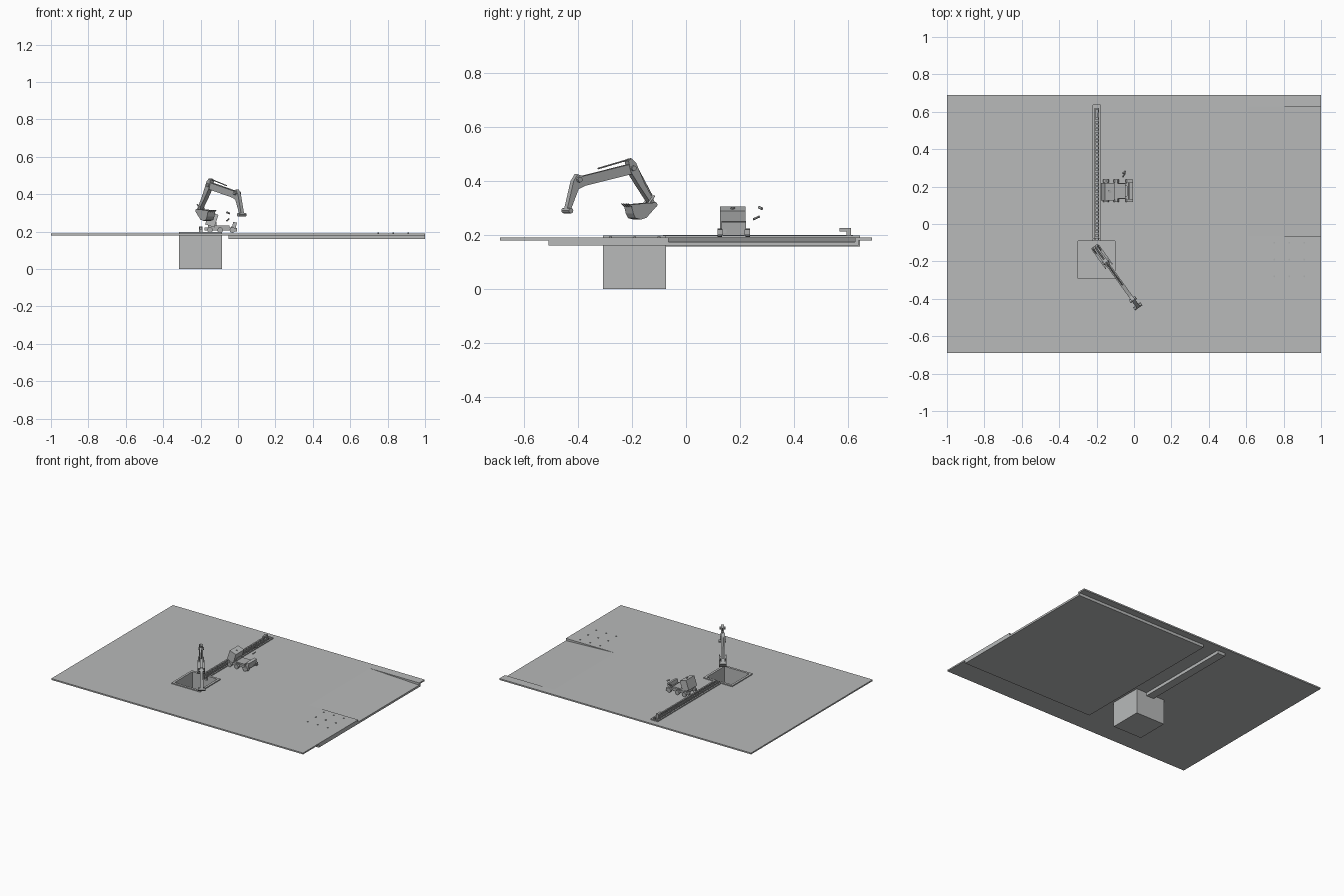
import bpy, bmesh, math
from mathutils import Matrix, Vector

cube = bpy.data.objects.get("Cube")
if cube:
    bpy.data.objects.remove(cube, do_unlink=True)


def material(name, value):
    m = bpy.data.materials.new(name)
    m.use_nodes = True
    m.diffuse_color = (*value, 1)
    m.node_tree.nodes["Principled BSDF"].inputs["Base Color"].default_value = (*value, 1)
    return m


LIGHT = material("concrete grey", (0.48, 0.49, 0.49))
STEEL = material("steel grey", (0.42, 0.43, 0.43))


def finish(name, bm, mat):
    bmesh.ops.recalc_face_normals(bm, faces=bm.faces)
    mesh = bpy.data.meshes.new(name)
    bm.to_mesh(mesh)
    bm.free()
    mesh.materials.append(mat)
    ob = bpy.data.objects.new(name, mesh)
    bpy.context.collection.objects.link(ob)
    return ob


def box(name, x, y, z, mat=STEEL, matrix=Matrix()):
    """Box from three (low, high) ranges."""
    bm = bmesh.new()
    mid = Vector(((r[0] + r[1]) / 2 for r in (x, y, z)))
    size = [r[1] - r[0] for r in (x, y, z)]
    m = matrix @ Matrix.Translation(mid) @ Matrix.Diagonal((*size, 1))
    bmesh.ops.create_cube(bm, size=1, matrix=m)
    return finish(name, bm, mat)


def prism(name, profile, y0, y1, mat=STEEL, matrix=Matrix()):
    """Profile in x and z, extruded from y0 to y1."""
    bm = bmesh.new()
    face = bm.faces.new([bm.verts.new((x, y0, z)) for x, z in profile])
    new = bmesh.ops.extrude_face_region(bm, geom=[face])["geom"]
    verts = [v for v in new if isinstance(v, bmesh.types.BMVert)]
    bmesh.ops.translate(bm, verts=verts, vec=(0, y1 - y0, 0))
    bm.transform(matrix)
    return finish(name, bm, mat)


def rod(name, a, b, radius, matrix=Matrix(), sides=12):
    a, b = Vector(a), Vector(b)
    bm = bmesh.new()
    turn = (b - a).to_track_quat("Z", "Y").to_matrix().to_4x4()
    bmesh.ops.create_cone(bm, cap_ends=True, segments=sides, radius1=radius, radius2=radius,
                          depth=(b - a).length,
                          matrix=matrix @ Matrix.Translation((a + b) / 2) @ turn)
    return finish(name, bm, STEEL)


def combine(ob, other, operation, remove=True):
    mod = ob.modifiers.new("cut", "BOOLEAN")
    mod.operation, mod.object, mod.solver = operation, other, "EXACT"
    bpy.context.view_layer.objects.active = ob
    bpy.ops.object.modifier_apply(modifier=mod.name)
    if remove:
        bpy.data.objects.remove(other, do_unlink=True)


# Ground plate and the slab under it
plate = box("ground_plate", (-1, 1), (-0.69, 0.69), (0.18, 0.19), LIGHT)
slab = box("lower_slab", (-0.05, 1), (-0.51, 0.64), (0.16, 0.1802), LIGHT)

# Sunken ramp at the right edge
ramp = prism("ramp_cutter", [(0.56, 0.192), (1.05, 0.172), (1.05, 0.25), (0.56, 0.25)], -0.065, 0.627)
combine(plate, ramp, "DIFFERENCE", False)
combine(slab, ramp, "DIFFERENCE")

# Pit and rail trench with a raised rim
PIT_X, PIT_Y = (-0.315, -0.086), (-0.307, -0.074)
TRENCH_X, TRENCH_Y = (-0.228, -0.168), (-0.08, 0.645)


def inset(r, d):
    return (r[0] + d, r[1] - d)


for rx, ry in ((PIT_X, PIT_Y), (TRENCH_X, TRENCH_Y)):
    combine(plate, box("hole", inset(rx, 0.004), inset(ry, 0.004), (0.1, 0.3)), "DIFFERENCE")
pit = box("pit_and_trench", PIT_X, PIT_Y, (0, 0.197), LIGHT)
combine(pit, box("trench", TRENCH_X, TRENCH_Y, (0.158, 0.197), LIGHT), "UNION")
combine(pit, box("pit_inside", inset(PIT_X, 0.016), inset(PIT_Y, 0.016), (0.01, 0.3), LIGHT), "DIFFERENCE")
combine(pit, box("trench_inside", inset(TRENCH_X, 0.01), (-0.12, 0.635), (0.166, 0.3), LIGHT), "DIFFERENCE")

# Rails, ties and end stop
for side in (-1, 1):
    cx = -0.199 + side * 0.01
    box("rail", (cx - 0.003, cx + 0.003), (-0.085, 0.62), (0.165, 0.199))
for i in range(36):
    y = -0.075 + i * 0.0195
    box("rail_tie", (-0.207, -0.191), (y, y + 0.009), (0.18, 0.194))
box("end_stop_post", (-0.209, -0.189), (0.595, 0.611), (0.19, 0.226))
box("end_stop_arm", (-0.206, -0.192), (0.57, 0.596), (0.212, 0.225))

# Anchor bolts in the plate
for x in (0.75, 0.83, 0.91):
    for y in (-0.28, -0.19, -0.1):
        rod("anchor_bolt", (x, y, 0.185), (x, y, 0.194), 0.005)

# Trolley chassis beside the rails
CY = 0.177
for side in (-1, 1):
    y = CY + side * 0.035
    box("chassis_beam", (-0.18, -0.012), (y - 0.008, y + 0.008), (0.207, 0.222))
    for x in (-0.15, -0.095, -0.03):
        rod("wheel", (x, CY + side * 0.044, 0.208), (x, CY + side * 0.06, 0.208), 0.015)
for x in (-0.15, -0.095, -0.03):
    rod("axle", (x, CY - 0.05, 0.208), (x, CY + 0.05, 0.208), 0.005)
    box("cross_beam", (x - 0.008, x + 0.008), (CY - 0.045, CY + 0.045), (0.212, 0.228))
box("trolley_deck", (-0.16, -0.045), (CY - 0.04, CY + 0.04), (0.218, 0.232))

# Tilted housing with a cap, and the sloping end panel
tilt = Matrix.Translation((-0.14, CY - 0.004, 0.265)) @ Matrix.Rotation(math.radians(18), 4, "Y")
box("tilted_housing", (-0.026, 0.026), (-0.047, 0.047), (-0.036, 0.034), LIGHT, tilt)
rod("housing_cap", (0, 0, 0.03), (0, 0, 0.038), 0.008, tilt)
box("housing_support", (-0.16, -0.115), (CY - 0.03, CY + 0.03), (0.225, 0.25))
lean = Matrix.Translation((-0.02, CY, 0.225)) @ Matrix.Rotation(math.radians(12), 4, "Y")
box("end_panel", (-0.011, 0.009), (-0.045, 0.045), (-0.022, 0.025), LIGHT, lean)
for side in (-1, 1):
    box("end_lug", (-0.03, -0.006), (CY + side * 0.05 - 0.01, CY + side * 0.05 + 0.01), (0.2, 0.22))

# Small detached control handles
rod("handle_grip", (-0.06, 0.27, 0.303), (-0.045, 0.282, 0.297), 0.005)
rod("handle_lever", (-0.06, 0.25, 0.258), (-0.048, 0.272, 0.268), 0.004)

# Digger arm, laid out in its own upright plane
along = Vector((-0.584, 0.812, 0)).normalized()
across = Vector((-along.y, along.x, 0))
ARM = Matrix((along, across, (0, 0, 1))).transposed().to_4x4()
ARM = Matrix.Translation((0.02, -0.44, 0)) @ ARM

prism("boom", [(-0.01, 0.288), (0.004, 0.283), (0.045, 0.37), (0.075, 0.382), (0.285, 0.425),
               (0.3, 0.465), (0.27, 0.46), (0.065, 0.418), (0.04, 0.425), (0.022, 0.4)],
      -0.01, 0.01, STEEL, ARM)
prism("stick", [(0.27, 0.475), (0.285, 0.483), (0.305, 0.468), (0.345, 0.39), (0.395, 0.315),
                (0.383, 0.305), (0.318, 0.385), (0.284, 0.43)], -0.0125, 0.0125, STEEL, ARM)


def pin(name, s, z, radius, half):
    rod(name, (s, -half, z), (s, half, z), radius, ARM)


pin("boom_foot_pin", 0, 0.29, 0.01, 0.024)
pin("boom_elbow_pin", 0.045, 0.405, 0.01, 0.02)
pin("stick_pin", 0.293, 0.447, 0.01, 0.018)
pin("bucket_pin", 0.387, 0.312, 0.01, 0.02)

# Rams and bucket links
rod("stick_ram", (0.14, 0, 0.446), (0.29, 0, 0.482), 0.003, ARM)
rod("bucket_ram", (0.31, 0, 0.46), (0.385, 0, 0.345), 0.004, ARM)
for side in (-1, 1):
    rod("bucket_link", (0.387, side * 0.014, 0.345), (0.35, side * 0.014, 0.306), 0.004, ARM)

# Bucket with teeth
prism("bucket", [(0.275, 0.312), (0.335, 0.317), (0.387, 0.32), (0.39, 0.306), (0.362, 0.28),
                 (0.345, 0.264), (0.32, 0.257), (0.295, 0.262), (0.284, 0.28)],
      -0.024, 0.024, STEEL, ARM)
for i in range(4):
    t = -0.021 + i * 0.014
    prism("bucket_tooth", [(0.28, 0.313), (0.262, 0.316), (0.279, 0.303)], t - 0.003, t + 0.003, STEEL, ARM)

# Soft shading on the round parts
bpy.ops.object.select_all(action="DESELECT")
for ob in bpy.context.collection.objects:
    if ob.type == "MESH" and any(k in ob.name for k in ("pin", "ram", "wheel", "axle", "handle")):
        if not ob.name.startswith("ramp"):
            ob.select_set(True)
            bpy.context.view_layer.objects.active = ob
bpy.ops.object.shade_smooth_by_angle()
